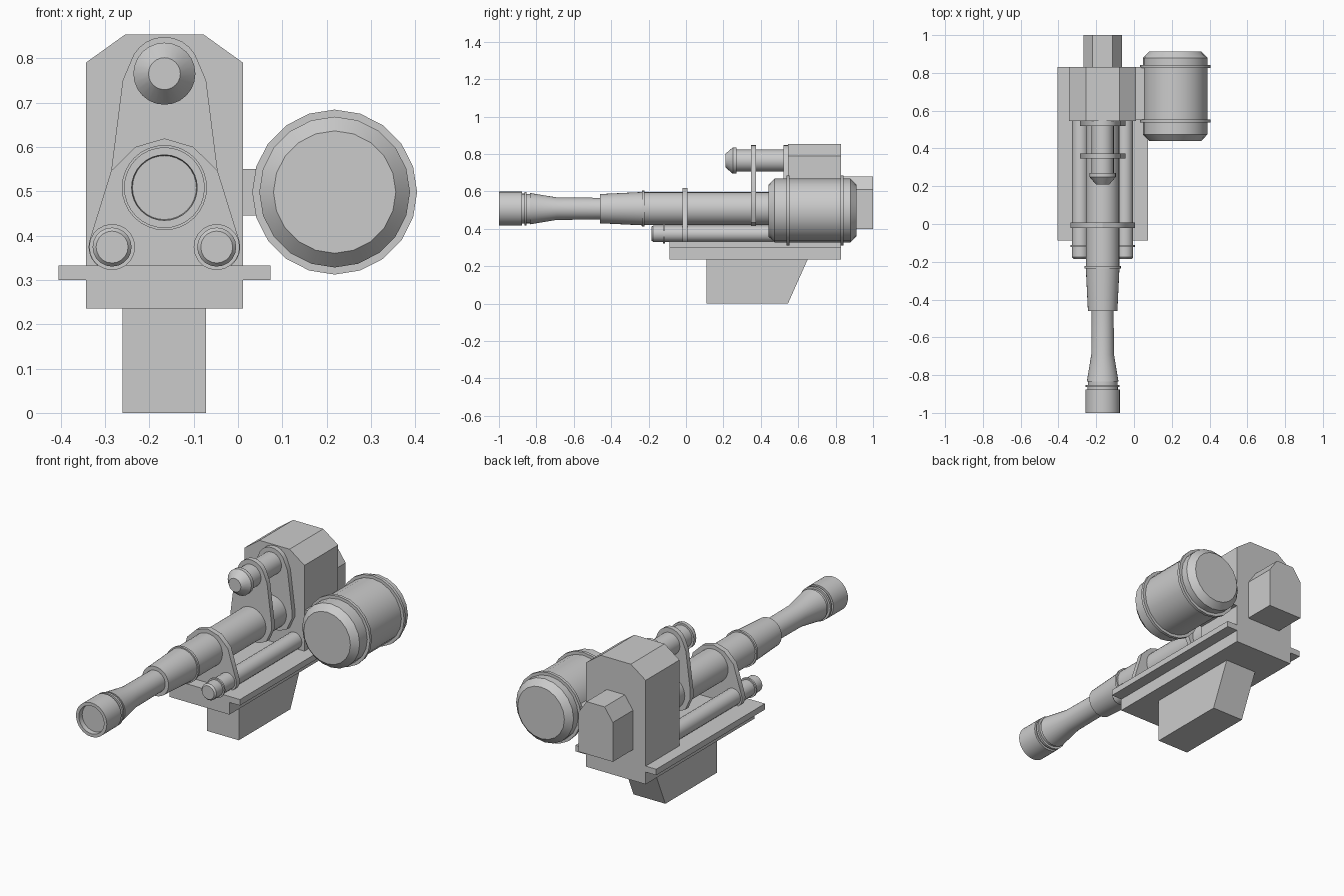
import bpy, bmesh
from math import sin, cos, pi, radians
from mathutils import Vector
from mathutils.geometry import convex_hull_2d

if "Cube" in bpy.data.objects:
    bpy.data.objects.remove(bpy.data.objects["Cube"])

CX = -0.166      # gun centre plane
BZ = 0.508       # barrel axis height


def finish(name, bm, smooth=False):
    bmesh.ops.recalc_face_normals(bm, faces=bm.faces)
    me = bpy.data.meshes.new(name)
    bm.to_mesh(me)
    bm.free()
    if smooth:
        me.shade_smooth()
        me.set_sharp_from_angle(angle=radians(30))
    ob = bpy.data.objects.new(name, me)
    bpy.context.collection.objects.link(ob)
    return ob


def prism(name, pts, a, b, axis='Y', smooth=False):
    """Extrude a 2D outline: (x, z) along Y or (y, z) along X."""
    bm = bmesh.new()
    place = (lambda p, t: (p[0], t, p[1])) if axis == 'Y' else (lambda p, t: (t, p[0], p[1]))
    lo = [bm.verts.new(place(p, a)) for p in pts]
    hi = [bm.verts.new(place(p, b)) for p in pts]
    bm.faces.new(lo)
    bm.faces.new(hi)
    n = len(pts)
    for i in range(n):
        j = (i + 1) % n
        bm.faces.new((lo[i], lo[j], hi[j], hi[i]))
    return finish(name, bm, smooth)


def lathe(name, profile, x, z, n):
    """Revolve (y, radius) points about a Y axis through (x, z), ends capped."""
    bm = bmesh.new()
    rings = [[bm.verts.new((x + r * cos(2 * pi * i / n), y, z + r * sin(2 * pi * i / n)))
              for i in range(n)] for y, r in profile]
    for a, b in zip(rings, rings[1:]):
        for i in range(n):
            j = (i + 1) % n
            bm.faces.new((a[i], a[j], b[j], b[i]))
    bm.faces.new(rings[0])
    bm.faces.new(rings[-1])
    return finish(name, bm, True)


def circle(x, z, r, n=24):
    return [(x + r * cos(2 * pi * i / n), z + r * sin(2 * pi * i / n)) for i in range(n)]


def hull(pts):
    return [pts[i] for i in convex_hull_2d([Vector(p) for p in pts])]


def house(w, z0, z1, z2, wt):
    """Block outline with chamfered top corners."""
    return [(CX - w, z0), (CX + w, z0), (CX + w, z1), (CX + wt, z2), (CX - wt, z2), (CX - w, z1)]


# Receiver and rear block
prism("receiver", house(0.177, 0.235, 0.79, 0.853, 0.089), 0.545, 0.83)
prism("rear_block", house(0.102, 0.40, 0.61, 0.68, 0.053), 0.83, 1.0)

# Base with flange (T section) and tapered pedestal
w, f = 0.177, 0.239
prism("base_rail", [(CX - w, 0.235), (CX + w, 0.235), (CX + w, 0.30), (CX + f, 0.30),
                    (CX + f, 0.332), (CX - f, 0.332), (CX - f, 0.30), (CX - w, 0.30)], -0.088, 0.83)
prism("pedestal", [(0.11, 0), (0.545, 0), (0.65, 0.236), (0.11, 0.236)],
      CX - 0.094, CX + 0.094, axis='X')

# Barrel with recessed muzzle, grooves, flare and stepped sleeve
lathe("barrel", [(-0.975, 0.072), (-1.0, 0.074), (-1.0, 0.091), (-0.877, 0.091), (-0.877, 0.08),
                 (-0.864, 0.08), (-0.864, 0.09), (-0.852, 0.09), (-0.852, 0.078), (-0.835, 0.078),
                 (-0.835, 0.084), (-0.69, 0.06), (-0.46, 0.058), (-0.46, 0.078), (-0.235, 0.089),
                 (-0.235, 0.096), (-0.222, 0.096), (-0.222, 0.088), (0.56, 0.088)], CX, BZ, 32)

# Recoil tubes under the barrel
for side, x in (("left", CX - 0.118), ("right", CX + 0.118)):
    lathe("recoil_tube_" + side, [(-0.185, 0.036), (-0.176, 0.044), (-0.122, 0.044), (-0.122, 0.052),
                                  (-0.112, 0.052), (-0.112, 0.044), (0.55, 0.044)], x, 0.374, 20)

# Front bracket joins barrel and recoil tubes
arch = [(CX, 0.619), (CX - 0.065, 0.60), (CX + 0.065, 0.60), (CX - 0.12, 0.546), (CX + 0.12, 0.546)]
prism("front_bracket", hull(arch + circle(CX - 0.118, 0.374, 0.053) + circle(CX + 0.118, 0.374, 0.053)),
      -0.02, 0.008, smooth=True)

# Sight tube and its two brackets
lathe("sight", [(0.21, 0.036), (0.25, 0.07), (0.27, 0.07), (0.27, 0.059), (0.56, 0.059)], CX, 0.765, 24)
outline = hull(circle(CX, 0.768, 0.08) +
               [(CX + s * x, z) for s in (-1, 1) for x, z in
                ((0.094, 0.75), (0.12, 0.546), (0.12, 0.50), (0.09, 0.435), (0.045, 0.415))])
for i, y in enumerate((0.347, 0.52)):
    prism("sight_bracket_%d" % (i + 1), outline, y, y + 0.026, smooth=True)

# Side drum with two raised bands, and its mounting arm
lathe("drum", [(0.44, 0.138), (0.473, 0.17), (0.537, 0.17), (0.537, 0.186), (0.553, 0.186),
               (0.553, 0.17), (0.825, 0.17), (0.825, 0.186), (0.841, 0.186), (0.841, 0.17),
               (0.88, 0.17), (0.912, 0.138)], 0.218, 0.498, 20)
prism("drum_arm", [(0.0, 0.445), (0.09, 0.445), (0.09, 0.55), (0.0, 0.55)], 0.55, 0.83)
